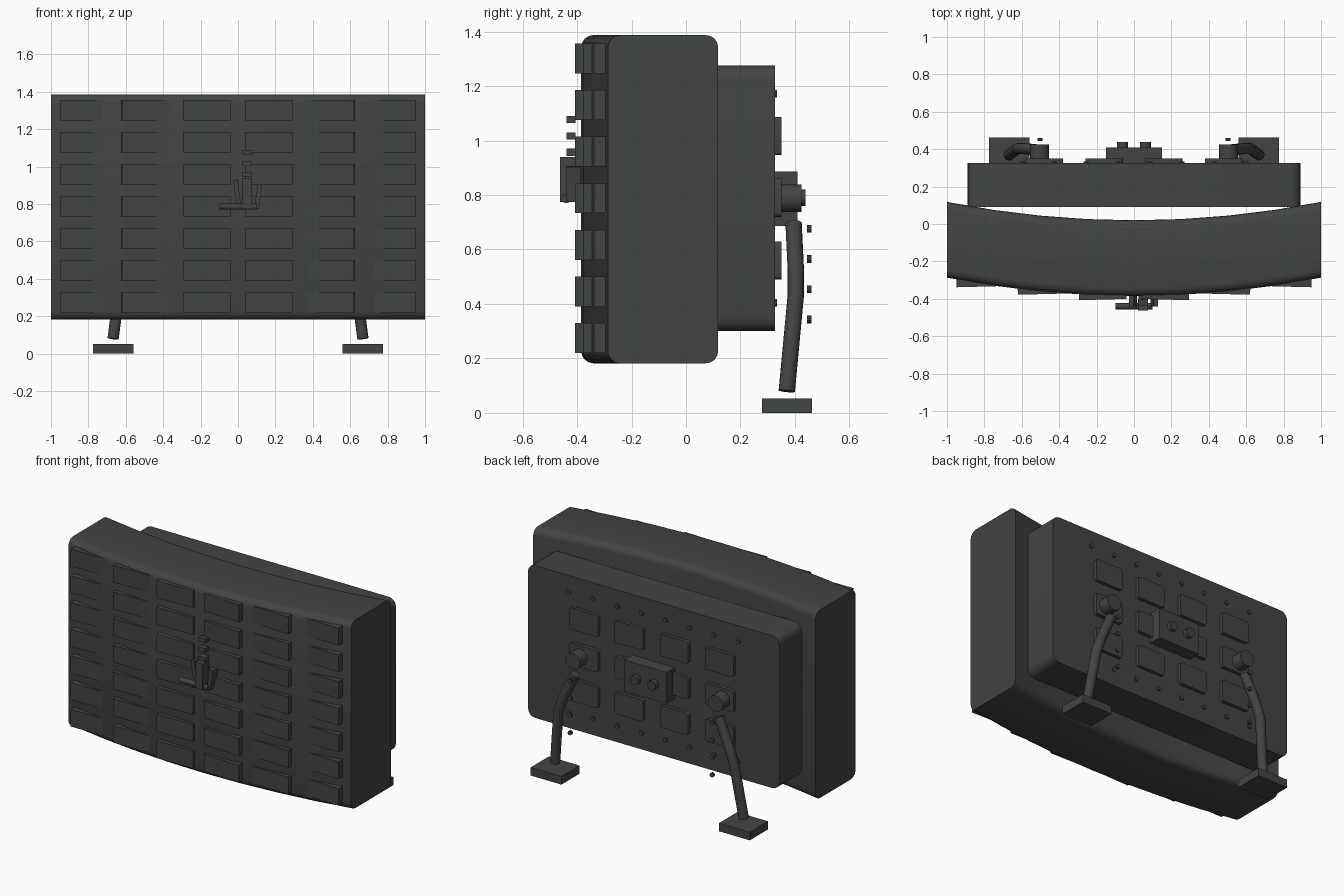
import bpy, bmesh
from math import cos, sin, pi, radians
from mathutils import Vector

if "Cube" in bpy.data.objects:
    bpy.data.objects.remove(bpy.data.objects["Cube"])

mat = bpy.data.materials.new("dark_grey")
mat.diffuse_color = (0.055, 0.057, 0.057, 1)
mat.use_nodes = True
mat.node_tree.nodes["Principled BSDF"].inputs["Base Color"].default_value = mat.diffuse_color


def finish(name, bm, smooth=False):
    bmesh.ops.recalc_face_normals(bm, faces=bm.faces[:])
    me = bpy.data.meshes.new(name)
    bm.to_mesh(me)
    bm.free()
    ob = bpy.data.objects.new(name, me)
    me.materials.append(mat)
    bpy.context.collection.objects.link(ob)
    if smooth:
        bpy.ops.object.select_all(action='DESELECT')
        ob.select_set(True)
        bpy.context.view_layer.objects.active = ob
        bpy.ops.object.shade_smooth_by_angle(angle=radians(35))
    return ob


def box(name, x, y, z, rot=(0, 0, 0), round_y=0.0):
    """Box from (min, max) ranges; round_y rounds the edges running along y."""
    bm = bmesh.new()
    bmesh.ops.create_cube(bm, size=1)
    bmesh.ops.scale(bm, vec=(x[1] - x[0], y[1] - y[0], z[1] - z[0]), verts=bm.verts)
    if round_y:
        edges = [e for e in bm.edges
                 if abs(e.verts[0].co.y - e.verts[1].co.y) > 1e-4]
        bmesh.ops.bevel(bm, geom=edges, offset=round_y, segments=4,
                        profile=0.5, affect='EDGES')
    ob = finish(name, bm, bool(round_y))
    ob.location = [(a + b) / 2 for a, b in (x, y, z)]
    ob.rotation_euler = rot
    return ob


def tube(name, points, r, sides=16):
    """Capped round tube through a list of points."""
    pts = [Vector(p) for p in points]
    bm = bmesh.new()
    rings = []
    for i, p in enumerate(pts):
        d = (pts[min(i + 1, len(pts) - 1)] - pts[max(i - 1, 0)]).normalized()
        u = d.cross(Vector((0, 1, 0) if abs(d.y) < 0.9 else (1, 0, 0))).normalized()
        v = d.cross(u)
        rings.append([bm.verts.new(p + r * (u * cos(2 * pi * k / sides) + v * sin(2 * pi * k / sides)))
                      for k in range(sides)])
    for a, b in zip(rings, rings[1:]):
        for k in range(sides):
            n = (k + 1) % sides
            bm.faces.new((a[k], a[n], b[n], b[k]))
    bm.faces.new(rings[0])
    bm.faces.new(rings[-1])
    return finish(name, bm, True)


def curve_y(x):
    return 0.098 * x * x


# Curved main body: rounded profile swept along the bow
bm = bmesh.new()
r, y0, y1, z0, z1 = 0.045, -0.385, 0.02, 0.182, 1.387
profile = []
for cy, cz, start in ((y1 - r, z1 - r, 0), (y0 + r, z1 - r, 90),
                      (y0 + r, z0 + r, 180), (y1 - r, z0 + r, 270)):
    for k in range(5):
        a = radians(start + 22.5 * k)
        profile.append((cy + r * cos(a), cz + r * sin(a)))
rings = []
for i in range(9):
    x = -1 + i / 4
    rings.append([bm.verts.new((x, y + curve_y(x), z)) for y, z in profile])
for a, b in zip(rings, rings[1:]):
    for k in range(len(a)):
        n = (k + 1) % len(a)
        bm.faces.new((a[k], a[n], b[n], b[k]))
bm.faces.new(rings[0])
bm.faces.new(rings[-1])
finish("curved_body", bm, True)

# Front plates: outer ends stand proud, inner ends sink into the body
for col, (cx, fy) in enumerate(((0.167, -0.404), (0.495, -0.375), (0.822, -0.335))):
    for s in (-1, 1):
        for row in range(7):
            z = 0.275 + 0.171 * row
            box("front_plate", (s * cx - 0.127, s * cx + 0.127), (fy, fy + 0.08),
                (z - 0.055, z + 0.055), rot=(0, 0, radians(-1.5 * s)))

# Rear housing
box("rear_housing", (-0.89, 0.89), (0.09, 0.327), (0.30, 1.275), round_y=0.05)

# Rear panels in a grid
for cx in (-0.48, -0.16, 0.16, 0.48):
    for cz in (0.56, 0.79, 1.017):
        box("rear_panel", (cx - 0.1, cx + 0.1), (0.32, 0.35),
            (cz - 0.07, cz + 0.07), round_y=0.015)

# Screws along top and bottom of the housing
for i in range(8):
    x = -0.6 + 1.2 * i / 7
    for z in (0.405, 1.172):
        tube("housing_screw", [(x, 0.32, z), (x, 0.335, z)], 0.014, 10)

# Control box with two knobs
box("control_box", (-0.15, 0.15), (0.32, 0.41), (0.687, 0.887))
for s in (-1, 1):
    tube("control_knob", [(s * 0.062, 0.405, 0.79), (s * 0.062, 0.438, 0.79)], 0.03)

# Hinges, legs, feet and cable studs on both sides
for s in (-1, 1):
    tube("leg_hinge", [(s * 0.505, 0.34, 0.788), (s * 0.505, 0.424, 0.788)], 0.051, 20)
    tube("leg", [(s * 0.508, 0.395, 0.695), (s * 0.585, 0.403, 0.53),
                 (s * 0.622, 0.403, 0.43), (s * 0.668, 0.37, 0.08)], 0.03)
    box("foot", (s * 0.667 - 0.109, s * 0.667 + 0.109), (0.279, 0.463), (0, 0.052))
    for i in range(4):
        z = 0.343 + 0.111 * i
        tube("leg_stud", [(s * 0.503, 0.445, z), (s * 0.503, 0.46, z)], 0.014, 10)

# Small bracket on the front
box("bracket_post", (0.022, 0.074), (-0.463, -0.40), (0.775, 0.94))
tube("bracket_bar", [(-0.10, -0.44, 0.787), (0.10, -0.44, 0.787)], 0.017, 12)
for cx, cz, tilt in ((-0.005, 0.865, -8), (0.108, 0.84, 8)):
    box("bracket_wing", (cx - 0.012, cx + 0.012), (-0.44, -0.385),
        (cz - 0.065, cz + 0.065), rot=(0, radians(tilt), 0))
for z in (0.957, 1.017, 1.077):
    box("bracket_block", (0.024, 0.074), (-0.438, -0.38 if z < 1 else -0.405), (z - 0.013, z + 0.013))
